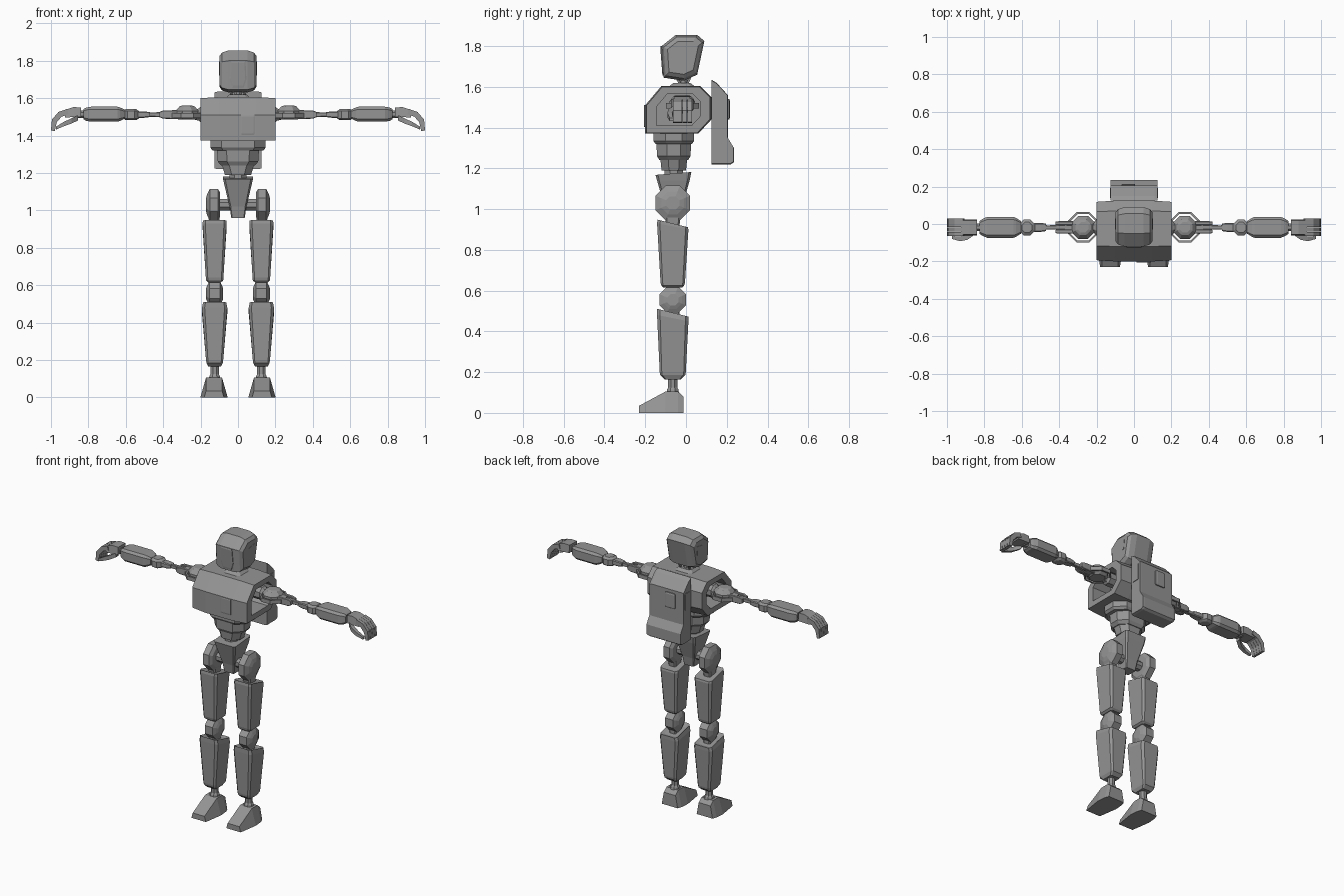
import bpy, bmesh, math
from mathutils import Vector

if "Cube" in bpy.data.objects:
    bpy.data.objects.remove(bpy.data.objects["Cube"])

grey = bpy.data.materials.new("mid_grey")
grey.diffuse_color = (0.30, 0.30, 0.30, 1)
grey.use_nodes = True
grey.node_tree.nodes["Principled BSDF"].inputs["Base Color"].default_value = grey.diffuse_color


def loft(name, rings, mirror=False, cap_start=True):
    """Skin a list of equal-length point rings and cap the ends."""
    bm = bmesh.new()
    vs = [[bm.verts.new(p) for p in r] for r in rings]
    n = len(vs[0])
    for a, b in zip(vs, vs[1:]):
        for i in range(n):
            j = (i + 1) % n
            bm.faces.new((a[i], a[j], b[j], b[i]))
    if cap_start:
        bm.faces.new(vs[0][::-1])
    bm.faces.new(vs[-1])
    bmesh.ops.recalc_face_normals(bm, faces=bm.faces)
    me = bpy.data.meshes.new(name)
    bm.to_mesh(me)
    bm.free()
    me.materials.append(grey)
    ob = bpy.data.objects.new(name, me)
    bpy.context.collection.objects.link(ob)
    if mirror:
        ob.modifiers.new("mirror", 'MIRROR').use_mirror_merge = not cap_start
    return ob


def place(axis, a, b, t):
    return {'x': (t, a, b), 'y': (a, t, b), 'z': (a, b, t)}[axis]


def chamfered(name, axis, ca, cb, secs, mirror=False, k=0.3):
    """Loft of chamfered rectangles; secs hold (t, half a, half b[, tilt, shift b])."""
    rings = []
    for s in secs:
        t, ha, hb = s[:3]
        tilt = s[3] if len(s) > 3 else 0
        sb = s[4] if len(s) > 4 else 0
        c = k * min(ha, hb)
        pts = [(ha, hb - c), (ha - c, hb), (c - ha, hb), (-ha, hb - c),
               (-ha, c - hb), (c - ha, -hb), (ha - c, -hb), (ha, c - hb)]
        rings.append([place(axis, ca + a, cb + sb + b, t + tilt * b) for a, b in pts])
    return loft(name, rings, mirror)


def disc(name, axis, ca, cb, secs, mirror=False, n=8):
    """Faceted turned part; secs hold (t, radius)."""
    off = math.pi / n
    return loft(name, [[place(axis, ca + r * math.cos(off + 2 * math.pi * i / n),
                              cb + r * math.sin(off + 2 * math.pi * i / n), t)
                        for i in range(n)] for t, r in secs], mirror)


def profile_x(name, prof, secs, mirror=False, cap_start=True):
    """Side profile (y, z) lofted across x; secs hold (x, scale about middle)."""
    cy = (min(p[0] for p in prof) + max(p[0] for p in prof)) / 2
    cz = (min(p[1] for p in prof) + max(p[1] for p in prof)) / 2
    return loft(name, [[(x, cy + (y - cy) * s, cz + (z - cz) * s) for y, z in prof]
                       for x, s in secs], mirror, cap_start)


def beam(name, p, q, r, mirror=False):
    """Thin square strut between two points."""
    p, q = Vector(p), Vector(q)
    d = (q - p).normalized()
    u = d.orthogonal().normalized() * r
    v = d.cross(u)
    loft(name, [[e + u, e + v, e - u, e - v] for e in (p, q)], mirror)


# Head, face and ears
head = [(-.12, 1.80), (-.05, 1.855), (.055, 1.855), (.09, 1.825),
        (.055, 1.66), (-.01, 1.63), (-.11, 1.645)]
profile_x("head", head, [(-.1, .72), (-.085, .9), (-.05, 1), (.05, 1), (.085, .9), (.1, .72)])
face = [(-.04, 1.80), (.04, 1.80), (.045, 1.70), (.03, 1.655), (-.03, 1.655), (-.045, 1.70)]
loft("face_plate", [[(x * s, -.12 + (1.80 - z) * .0645 - d, 1.73 + (z - 1.73) * s)
                     for x, z in face] for d, s in ((-.004, 1), (.004, 1), (.006, .85))])
ear = [(-.03, 1.785), (.03, 1.795), (.025, 1.735), (-.028, 1.72)]
profile_x("ear_plate", ear, [(.092, 1), (.102, 1)], True)

# Neck
chamfered("neck_base", 'z', 0, -.02, [(1.58, .062, .06), (1.605, .062, .06), (1.62, .045, .04)])
disc("neck_core", 'z', 0, -.015, [(1.60, .025), (1.67, .022)])
beam("neck_front_strut", (.03, -.02, 1.60), (.045, -.055, 1.66), .008, True)
beam("neck_back_strut", (.03, .0, 1.60), (.04, .025, 1.66), .008, True)

# Chest shell with side sockets
chest = [(-.2, 1.51), (-.12, 1.605), (.07, 1.605), (.125, 1.55),
         (.125, 1.44), (.06, 1.37), (-.2, 1.37)]
profile_x("chest", chest, [(0, 1), (.1, 1), (.2, .96), (.2, .66), (.08, .66)], True, False)
chamfered("chest_hatch", 'y', .052, 1.457, [(-.19, .038, .053), (-.205, .038, .053), (-.207, .03, .045)], k=.12)

# Backpack
pack = [(.125, 1.635), (.15, 1.62), (.205, 1.56), (.205, 1.35),
        (.235, 1.30), (.235, 1.23), (.22, 1.22), (.125, 1.22)]
profile_x("backpack", pack, [(-.125, .98), (-.11, 1), (.11, 1), (.125, .98)])
chamfered("backpack_hatch", 'y', -.03, 1.49, [(.2, .036, .05), (.212, .036, .05), (.215, .028, .042)], k=.15)
chamfered("backpack_side_plate", 'x', .165, 1.495, [(.12, .027, .055), (.129, .027, .055)], True, .15)

# Stepped waist
chamfered("waist_upper", 'z', 0, -.06, [(1.32, .135, .09), (1.335, .148, .1), (1.38, .148, .1)], k=.6)
chamfered("waist_middle", 'z', 0, -.06, [(1.24, .09, .07), (1.26, .108, .082), (1.32, .112, .085)], k=.6)
chamfered("waist_lower", 'z', 0, -.06, [(1.19, .07, .06), (1.24, .085, .065)], k=.6)
disc("spine_joint", 'z', 0, -.06, [(1.16, .05), (1.2, .05)])

# Pelvis wedge and hip axle
chamfered("pelvis", 'z', 0, -.062, [(.96, .036, .035), (1.02, .045, .045), (1.14, .074, .08),
                                    (1.175, .08, .088, .08)], k=.15)
disc("hip_axle", 'x', -.065, 1.03, [(.03, .032), (.11, .032)], True)

# Legs
LX, LY = .125, -.065
disc("hip_joint", 'x', LY, 1.03, [(.095, .07), (.108, .092), (.15, .092), (.165, .06), (.172, .035)], True)
chamfered("hip_bracket", 'z', LX + .003, LY, [(.9, .024, .03), (.97, .03, .04)], True)
chamfered("thigh", 'z', LX, LY, [(.615, .034, .045), (.625, .046, .056), (.64, .047, .06),
                                 (.915, .064, .077, -.2), (.93, .063, .074, -.25), (.925, .05, .055, -.2)], True, .22)
chamfered("knee_link", 'z', LX, LY, [(.47, .024, .032), (.65, .024, .032)], True)
disc("knee_joint", 'x', LY, .555, [(.079, .03), (.086, .048), (.097, .07), (.153, .07),
                                   (.164, .048), (.171, .03)], True)
chamfered("shin", 'z', LX, LY, [(.165, .034, .04), (.185, .044, .061), (.2, .046, .064),
                                (.465, .068, .077, -.2), (.492, .062, .077, -.25),
                                (.48, .045, .055, -.2)], True, .22)
disc("ankle", 'z', LX, LY, [(.09, .035), (.115, .03), (.125, .024), (.18, .024)], True)
outline = [(-.23, .035, 0, .045), (-.1, .105, 0, .065), (-.04, .105, 0, .06), (-.012, .08, 0, .05)]
loft("foot", [[(LX + .003 - w - .008, y, zb), (LX + .003 + w + .008, y, zb),
               (LX + .003 + min(w, .043), y, zt), (LX + .003 - min(w, .043), y, zt)]
              for y, zt, zb, w in outline], True)

# Shoulders
AY, AZ = -.018, 1.512
disc("shoulder_axle", 'x', AY, AZ, [(.07, .045), (.2, .045), (.21, .035), (.23, .03)], True)
disc("shoulder_cap", 'z', .272, AY, [(1.485, .05), (1.5, .067), (1.53, .067), (1.555, .045), (1.56, .03)], True)
disc("shoulder_ring", 'z', .272, AY, [(1.495, .077), (1.495, .088), (1.52, .088),
                                      (1.52, .077), (1.4951, .077)], True)
for ob in [bpy.data.objects["shoulder_ring"]]:   # open the ring's middle
    bm = bmesh.new()
    bm.from_mesh(ob.data)
    bmesh.ops.delete(bm, geom=[f for f in bm.faces if len(f.verts) > 4], context='FACES_ONLY')
    bm.to_mesh(ob.data)
    bm.free()

# Upper arm, elbow, forearm
for s in (-1, 1):
    chamfered("arm_fork", 'x', AY + s * .022, AZ, [(.32, .011, .024), (.40, .011, .022), (.42, .009, .014)], True)
chamfered("arm_block", 'x', AY, AZ, [(.31, .03, .02), (.37, .03, .02)], True)
chamfered("upper_arm", 'x', AY, AZ, [(.36, .014, .014), (.46, .011, .012), (.57, .017, .012)], True)
chamfered("elbow_cuff", 'x', AY, AZ, [(.47, .02, .013), (.5, .024, .017), (.55, .024, .017)], True)
disc("elbow_joint", 'z', .572, AY, [(1.482, .03), (1.492, .046), (1.53, .046), (1.541, .03)], True)
chamfered("forearm", 'x', AY, AZ + .002, [(.605, .034, .024), (.63, .05, .036), (.645, .056, .04),
                                          (.785, .056, .04), (.81, .045, .036), (.825, .035, .028)], True, .35)
disc("wrist", 'x', AY, AZ + .002, [(.81, .022), (.86, .022)], True)

# Hand: palm slab, fingers bent downward, and thumb
hand = [(.84, 1.522, .028), (.88, 1.522, .03), (.925, 1.515, .022)]
loft("palm", [[(x, AY - .043, z - h * .8), (x, AY + .043, z - h * .8),
               (x, AY + .038, z + h), (x, AY - .038, z + h)] for x, z, h in hand], True)
bend = [(.91, 1.528, .004, .014), (.952, 1.513, .008, .013), (.982, 1.478, .013, .007), (.99, 1.425, .01, .002)]
for i in range(4):
    y0 = AY - .046 + i * .0235
    loft("finger", [[(x - a, y0, z - b), (x - a, y0 + .022, z - b),
                     (x + a, y0 + .022, z + b), (x + a, y0, z + b)] for x, z, a, b in bend], True)
thumb = [(.855, -.045, 1.495, .014), (.89, -.07, 1.478, .014), (.93, -.08, 1.462, .012), (.972, -.072, 1.44, .008)]
loft("thumb", [[(x, y - r, z - r), (x, y + r, z - r), (x, y + r, z + r), (x, y - r, z + r)]
               for x, y, z, r in thumb], True)
